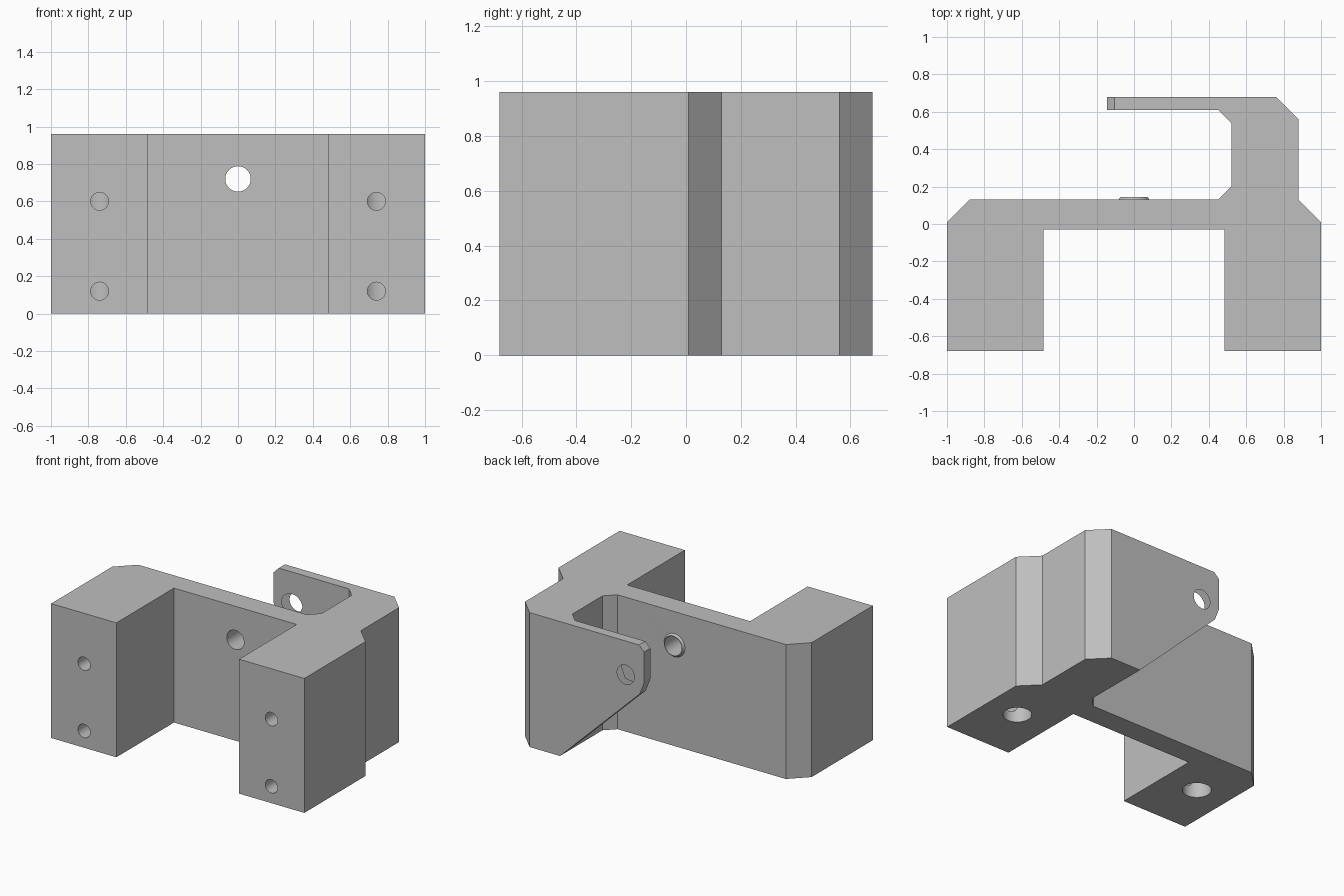
import bpy
import bmesh
from mathutils import Matrix, Vector
from math import pi, radians

default = bpy.data.objects.get("Cube")
if default:
    bpy.data.objects.remove(default, do_unlink=True)

HEIGHT = 0.96
PIN_Z = 0.72

grey = bpy.data.materials.new("plain grey")
grey.use_nodes = True
colour = (0.52, 0.52, 0.52, 1)
grey.diffuse_color = colour
grey.node_tree.nodes["Principled BSDF"].inputs["Base Color"].default_value = colour


def finish(name, bm):
    bmesh.ops.recalc_face_normals(bm, faces=bm.faces)
    mesh = bpy.data.meshes.new(name)
    bm.to_mesh(mesh)
    bm.free()
    mesh.materials.append(grey)
    obj = bpy.data.objects.new(name, mesh)
    bpy.context.collection.objects.link(obj)
    return obj


def prism(name, points, start, end, along_y=False):
    """Extrude a flat outline along z, or along y for an outline in x and z."""
    bm = bmesh.new()
    verts = [bm.verts.new((a, start, b) if along_y else (a, b, start)) for a, b in points]
    face = bm.faces.new(verts)
    moved = bmesh.ops.extrude_face_region(bm, geom=[face])["geom"]
    step = Vector((0, end - start, 0) if along_y else (0, 0, end - start))
    bmesh.ops.translate(bm, vec=step, verts=[v for v in moved if isinstance(v, bmesh.types.BMVert)])
    return finish(name, bm)


def cylinder(name, start, end, r1, r2=None, sides=48):
    """Cylinder or cone running between two points."""
    start, end = Vector(start), Vector(end)
    axis = end - start
    turn = axis.to_track_quat("Z", "Y").to_matrix().to_4x4()
    bm = bmesh.new()
    bmesh.ops.create_cone(bm, cap_ends=True, segments=sides, radius1=r1,
                          radius2=r1 if r2 is None else r2, depth=axis.length,
                          matrix=Matrix.Translation((start + end) / 2) @ turn)
    return finish(name, bm)


def combine(body, tool, operation):
    tool.hide_render = True
    mod = body.modifiers.new(operation, "BOOLEAN")
    mod.operation = operation
    mod.solver = "EXACT"
    mod.object = tool
    bpy.context.view_layer.objects.active = body
    bpy.ops.object.modifier_apply(modifier=mod.name)
    bpy.data.objects.remove(tool, do_unlink=True)


# Bracket body: two front legs, cross wall, side post and rear arm
outline = [(-1, -.68), (-.485, -.68), (-.485, -.03), (.485, -.03), (.485, -.68),
           (1, -.68), (1, .01), (.88, .13), (.88, .56), (.76, .68), (-.145, .68),
           (-.145, .61), (.45, .61), (.52, .54), (.52, .2), (.45, .13),
           (-.88, .13), (-1, .01)]
body = prism("bracket_body", outline, 0, HEIGHT)

# Rear arm: sloping underside and clipped top corner
slope = [(.623, -.1), (-.11, .61), (-.145, .7), (-.2, .84), (-.3, .84), (-.3, -.1)]
corner = [(-.065, 1), (-.185, .88), (-.3, 1)]
for name, points in (("slope_cutter", slope), ("corner_cutter", corner)):
    combine(body, prism(name, points, .3, .9, True), "DIFFERENCE")

# Raised tapered rims facing each other around the pivot hole
for name, base, tip in (("wall_rim", .13, .145), ("arm_rim", .61, .598)):
    rim = cylinder(name, (0, base, PIN_Z), (0, tip, PIN_Z), .083, .072)
    root = cylinder(name + "_root", (0, base - (tip - base), PIN_Z), (0, base, PIN_Z), .083)
    combine(rim, root, "UNION")
    combine(body, rim, "UNION")

# Pivot hole through the wall and the arm
combine(body, cylinder("pivot_cutter", (0, -.2, PIN_Z), (0, .9, PIN_Z), .068), "DIFFERENCE")

# Blind bores up the legs, with small cross holes from the front
for side in (-1, 1):
    combine(body, cylinder("bore_cutter", (side * .755, -.27, -.1),
                           (side * .755, -.27, .8), .093), "DIFFERENCE")
    for z in (.12, .6):
        combine(body, cylinder("screw_cutter", (side * .74, -.8, z),
                               (side * .74, -.27, z), .048, sides=32), "DIFFERENCE")

# Smooth hole walls, crisp body edges
bpy.ops.object.select_all(action="DESELECT")
body.select_set(True)
bpy.context.view_layer.objects.active = body
bpy.ops.object.shade_smooth_by_angle(angle=radians(20))
